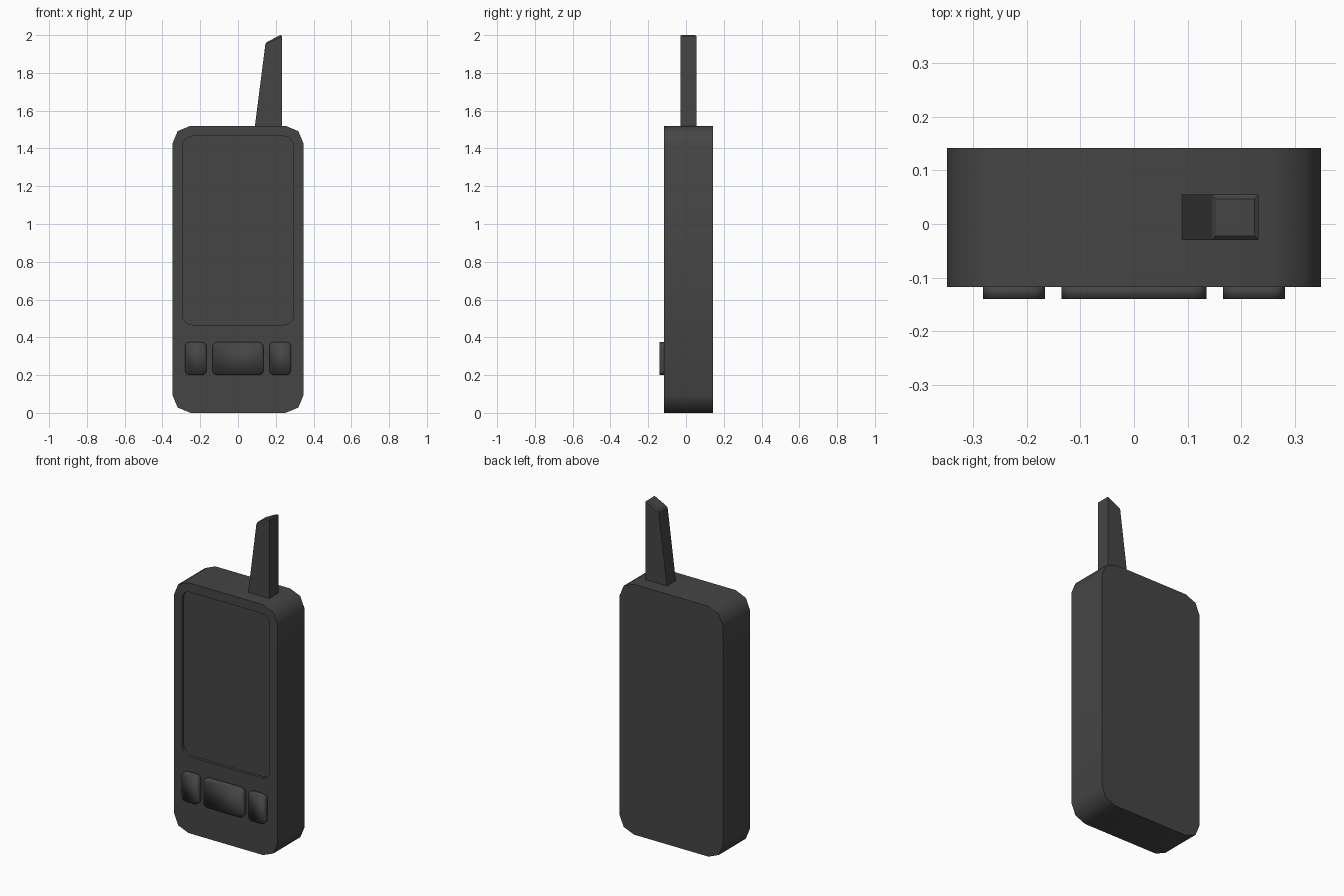
import bpy, bmesh
from math import sin, cos, pi, radians

if "Cube" in bpy.data.objects:
    bpy.data.objects.remove(bpy.data.objects["Cube"])

dark = bpy.data.materials.new("dark_grey")
dark.diffuse_color = (0.06, 0.06, 0.06, 1)
dark.use_nodes = True
dark.node_tree.nodes["Principled BSDF"].inputs["Base Color"].default_value = dark.diffuse_color


def rounded_rect(x0, x1, z0, z1, r, segs):
    """Outline of a rectangle with rounded corners in the xz plane."""
    corners = [(x1 - r, z1 - r), (x0 + r, z1 - r), (x0 + r, z0 + r), (x1 - r, z0 + r)]
    pts = []
    for q, (cx, cz) in enumerate(corners):
        for i in range(segs + 1):
            a = (q + i / segs) * pi / 2
            pts.append((cx + r * cos(a), cz + r * sin(a)))
    return pts


def prism(name, outline, y0, y1, top_bevel=0):
    """Extrude an xz outline from y0 to y1, optionally bevelling its highest face."""
    bm = bmesh.new()
    face = bm.faces.new([bm.verts.new((x, y0, z)) for x, z in outline])
    ext = bmesh.ops.extrude_face_region(bm, geom=[face])["geom"]
    bmesh.ops.translate(bm, vec=(0, y1 - y0, 0),
                        verts=[g for g in ext if isinstance(g, bmesh.types.BMVert)])
    bmesh.ops.recalc_face_normals(bm, faces=bm.faces)
    if top_bevel:
        top = max(bm.faces, key=lambda f: f.calc_center_median().z)
        bmesh.ops.bevel(bm, geom=list(top.edges), offset=top_bevel,
                        segments=1, profile=0.5, affect='EDGES')
    mesh = bpy.data.meshes.new(name)
    bm.to_mesh(mesh)
    bm.free()
    mesh.materials.append(dark)
    ob = bpy.data.objects.new(name, mesh)
    bpy.context.collection.objects.link(ob)
    return ob


def activate(ob):
    bpy.ops.object.select_all(action='DESELECT')
    ob.select_set(True)
    bpy.context.view_layer.objects.active = ob


# Body with two-segment corners
body = prism("body", rounded_rect(-0.348, 0.348, 0, 1.52, 0.097, 2), -0.117, 0.142)

# Shallow screen recess in the front
cutter = prism("screen_cutter", rounded_rect(-0.295, 0.295, 0.466, 1.465, 0.055, 4), -0.2, -0.1)
cutter.hide_render = True
cut = body.modifiers.new("screen_recess", 'BOOLEAN')
cut.operation = 'DIFFERENCE'
cut.solver = 'EXACT'
cut.object = cutter
activate(body)
bpy.ops.object.modifier_apply(modifier=cut.name)
bpy.data.objects.remove(cutter)
bpy.ops.object.shade_smooth_by_angle(angle=radians(50))

# Three softly shaded buttons
for name, x0, x1 in (("left_button", -0.281, -0.166),
                     ("middle_button", -0.135, 0.135),
                     ("right_button", 0.166, 0.281)):
    button = prism(name, rounded_rect(x0, x1, 0.2, 0.375, 0.025, 3), -0.14, -0.112)
    button.data.shade_smooth()

# Tapered antenna with a slanted, chamfered tip
prism("antenna", [(0.089, 1.515), (0.232, 1.515), (0.232, 2.004), (0.146, 1.96)],
      -0.03, 0.055, top_bevel=0.008)
